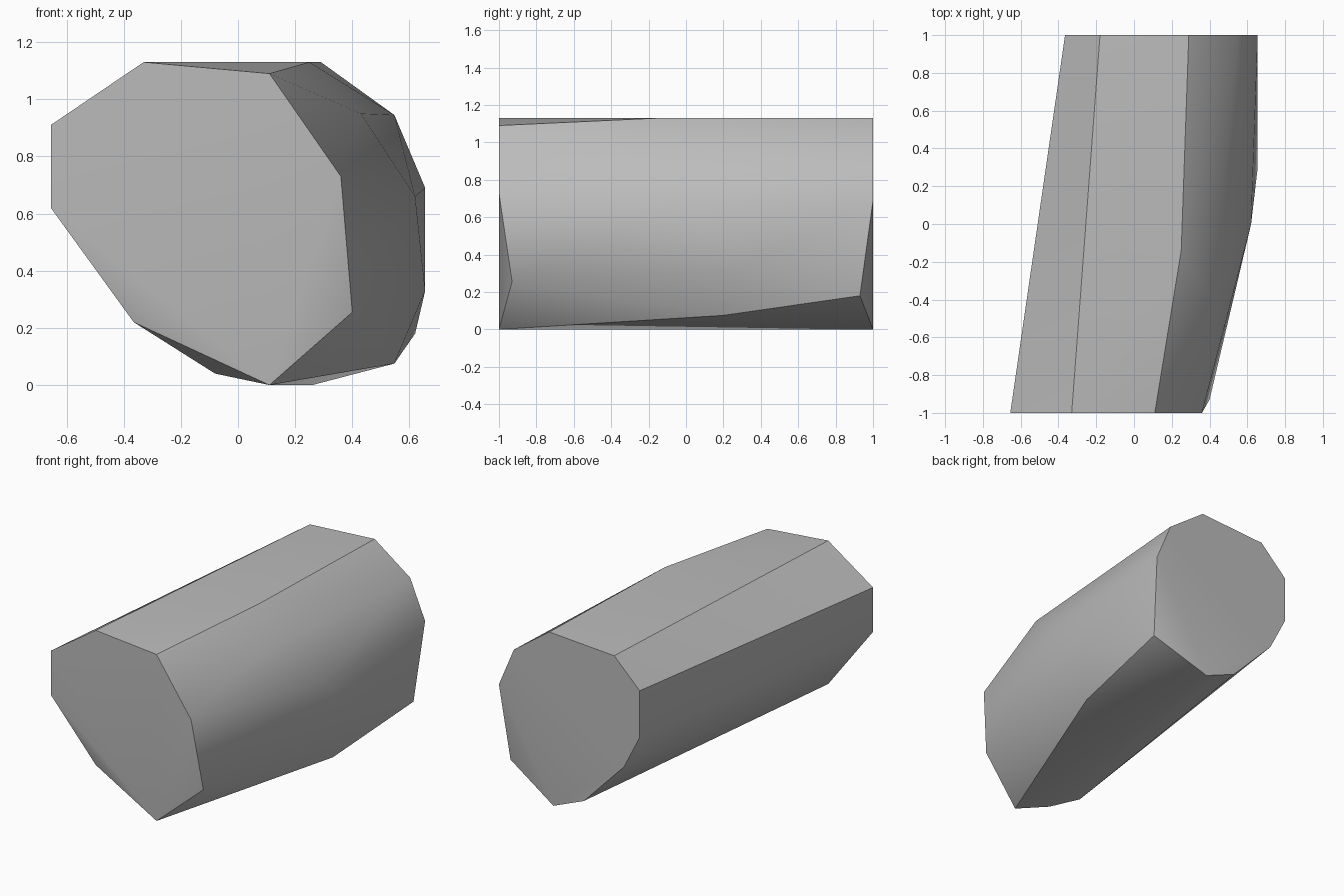
import bpy
import bmesh
import math

# Remove the default cube only
default_cube = bpy.data.objects.get("Cube")
if default_cube:
    bpy.data.objects.remove(default_cube, do_unlink=True)


def flat_material(name, colour):
    """Plain single-colour material for viewport and render."""
    material = bpy.data.materials.new(name)
    material.use_nodes = True
    material.diffuse_color = colour
    shader = next(n for n in material.node_tree.nodes if n.type == "BSDF_PRINCIPLED")
    shader.inputs["Base Color"].default_value = colour
    return material


def convex_block(name, corners, material):
    """Wrap the corners in one closed faceted skin."""
    bm = bmesh.new()
    for corner in corners:
        bm.verts.new(corner)
    result = bmesh.ops.convex_hull(bm, input=bm.verts[:])
    loose = {v for v in result["geom_interior"] + result["geom_unused"]
             if isinstance(v, bmesh.types.BMVert)}
    bmesh.ops.delete(bm, geom=list(loose), context="VERTS")
    # Merge coplanar triangles so the two ends are clean polygons
    bmesh.ops.dissolve_limit(bm, angle_limit=math.radians(0.5),
                             verts=bm.verts[:], edges=bm.edges[:])
    bmesh.ops.recalc_face_normals(bm, faces=bm.faces[:])
    mesh = bpy.data.meshes.new(name)
    bm.to_mesh(mesh)
    bm.free()
    mesh.materials.append(material)
    block = bpy.data.objects.new(name, mesh)
    bpy.context.collection.objects.link(block)
    return block


# Outline of the front end (x, z)
front_end = [(-0.655, 0.91), (-0.655, 0.62), (0.11, 0), (0.36, 0.73),
             (0.11, 1.09), (-0.33, 1.13)]

# Outline of the back end (x, z)
back_end = [(0.29, 1.13), (0.547, 0.945), (0.655, 0.69), (0.26, 0),
            (0.04, 0.09), (-0.25, 0.39), (-0.365, 0.615), (-0.365, 0.92),
            (-0.18, 1.1)]

# Bevelled corners near the ends and the bulge along the left side
side_corners = [(0.4, -0.93, 0.255), (-0.365, -0.95, 0.22), (-0.08, -0.9, 0.04),
                (0.62, 0.93, 0.18), (0.547, 0.2, 0.075), (0.655, 0.3, 0.33),
                (0.62, 0, 0.66), (0.43, -0.42, 0.95), (0.25, -0.14, 1.13)]

corners = [(x, -1, z) for x, z in front_end]
corners += [(x, 1, z) for x, z in back_end]
corners += side_corners

grey = flat_material("plain grey", (0.5, 0.5, 0.5, 1))
block = convex_block("faceted_block", corners, grey)

# Soft shading across shallow facets, crisp main edges
bpy.ops.object.select_all(action="DESELECT")
block.select_set(True)
bpy.context.view_layer.objects.active = block
bpy.ops.object.shade_smooth_by_angle(angle=math.radians(30))
